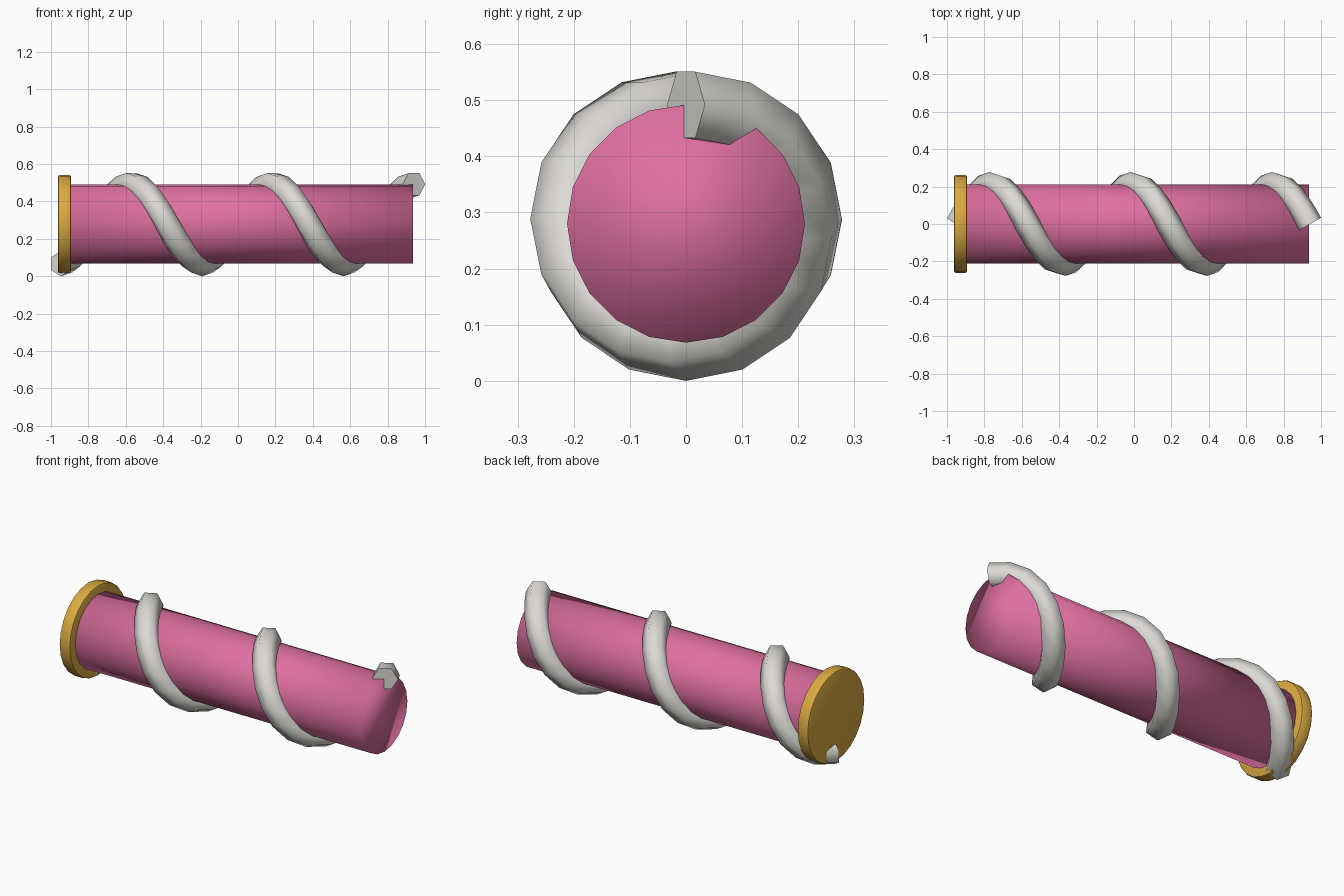
import bpy, bmesh, math
from mathutils import Vector, Matrix

if "Cube" in bpy.data.objects:
    bpy.data.objects.remove(bpy.data.objects["Cube"])

CZ = 0.28      # height of the axis
R = 0.212      # radius of the rod, also of the coil path


def material(name, rgb):
    m = bpy.data.materials.new(name)
    m.diffuse_color = (*rgb, 1)
    m.use_nodes = True
    m.node_tree.nodes["Principled BSDF"].inputs["Base Color"].default_value = m.diffuse_color
    return m


def add_object(name, bm, mat):
    bmesh.ops.recalc_face_normals(bm, faces=bm.faces)
    for f in bm.faces:
        f.smooth = True
    me = bpy.data.meshes.new(name)
    bm.to_mesh(me)
    bm.free()
    me.materials.append(mat)
    ob = bpy.data.objects.new(name, me)
    bpy.context.collection.objects.link(ob)
    return ob


def cylinder_x(x0, x1, radius, sides):
    bm = bmesh.new()
    mat = Matrix.Translation(((x0 + x1) / 2, 0, CZ)) @ Matrix.Rotation(math.pi / 2, 4, 'Y')
    bmesh.ops.create_cone(bm, cap_ends=True, segments=sides, radius1=radius,
                          radius2=radius, depth=x1 - x0, matrix=mat)
    return bm


pink = material("pink", (0.74, 0.16, 0.36))
gold = material("gold", (0.70, 0.40, 0.055))
grey = material("light_grey", (0.72, 0.70, 0.66))

# Rod
add_object("rod", cylinder_x(-0.93, 0.935, R, 20), pink)

# End cap disc with softened rims
bm = cylinder_x(-0.963, -0.892, 0.262, 24)
rims = [e for e in bm.edges if abs(e.verts[0].co.x - e.verts[1].co.x) < 1e-4]
bmesh.ops.bevel(bm, geom=rims, offset=0.012, segments=2, profile=0.5, affect='EDGES')
disc = add_object("end_disc", bm, gold)
bpy.context.view_layer.objects.active = disc
disc.select_set(True)
bpy.ops.object.shade_smooth_by_angle(angle=math.radians(40))
disc.select_set(False)

# Coil: six-sided tube swept along a helix without added twist
TURNS, STEPS, SIDES, TUBE = 2.5, 40, 6, 0.068
X0, X1 = -0.948, 0.941
bm = bmesh.new()
side = None
rings = []
for i in range(STEPS + 1):
    t = 1 - i / STEPS                      # from the top right end backwards
    a = 2 * math.pi * TURNS * t            # starts at the bottom, rises at the back
    p = Vector((X0 + (X1 - X0) * t, R * math.sin(a), CZ - R * math.cos(a)))
    w = 2 * math.pi * TURNS * R
    tan = Vector((X1 - X0, w * math.cos(a), w * math.sin(a))).normalized()
    if side is None:
        side = tan.cross(Vector((0, 0, 1)))
    else:
        side = prev.rotation_difference(tan) @ side
    side = (side - tan * side.dot(tan)).normalized()
    prev = tan
    other = tan.cross(side)
    rings.append([bm.verts.new(p + TUBE * (side * math.cos(k * 2 * math.pi / SIDES)
                                           + other * math.sin(k * 2 * math.pi / SIDES)))
                  for k in range(SIDES)])
for r0, r1 in zip(rings, rings[1:]):
    for k in range(SIDES):
        n = (k + 1) % SIDES
        bm.faces.new((r0[k], r0[n], r1[n], r1[k]))
ends = [bm.faces.new(rings[0]), bm.faces.new(rings[-1])]
coil = add_object("coil", bm, grey)
bpy.context.view_layer.objects.active = coil
coil.select_set(True)
bpy.ops.object.shade_smooth_by_angle(angle=math.radians(75))
